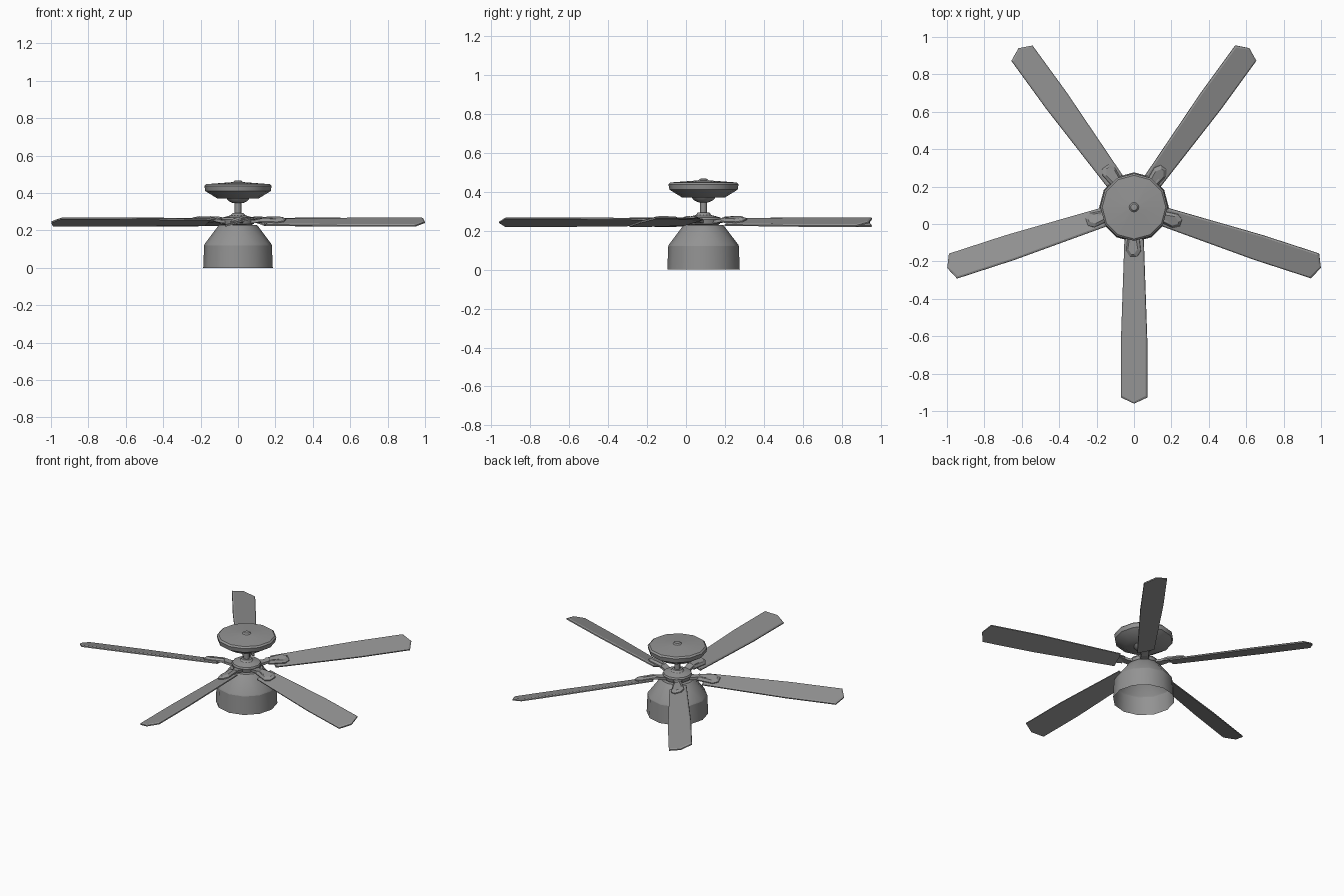
import bpy, bmesh, math
from mathutils import Matrix

if "Cube" in bpy.data.objects:
    bpy.data.objects.remove(bpy.data.objects["Cube"])

CY = 0.09       # fan axis position in y
PITCH = math.radians(16)

grey = bpy.data.materials.new("dark_grey")
grey.diffuse_color = (0.29, 0.29, 0.29, 1)
grey.use_nodes = True
grey.node_tree.nodes["Principled BSDF"].inputs["Base Color"].default_value = grey.diffuse_color


def finish(name, bm, matrix=Matrix(), smooth=None):
    bmesh.ops.recalc_face_normals(bm, faces=bm.faces[:])
    me = bpy.data.meshes.new(name)
    bm.to_mesh(me)
    bm.free()
    me.materials.append(grey)
    ob = bpy.data.objects.new(name, me)
    ob.matrix_world = matrix
    bpy.context.collection.objects.link(ob)
    if smooth:
        bpy.ops.object.select_all(action='DESELECT')
        bpy.context.view_layer.objects.active = ob
        ob.select_set(True)
        bpy.ops.object.shade_smooth_by_angle(angle=math.radians(smooth))
    return ob


def lathe(name, profile, sides=12, smooth=35):
    """Revolve (radius, z) points about the fan axis; radius 0 closes an end."""
    bm = bmesh.new()
    vs = [bm.verts.new((r, 0, z)) for r, z in profile]
    edges = [bm.edges.new(p) for p in zip(vs, vs[1:])]
    bmesh.ops.spin(bm, geom=vs + edges, cent=(0, 0, 0), axis=(0, 0, 1),
                   angle=2 * math.pi, steps=sides)
    bmesh.ops.remove_doubles(bm, verts=bm.verts[:], dist=0.0005)
    return finish(name, bm, Matrix.Translation((0, CY, 0)), smooth)


def loft(name, rings, matrix):
    """Join outlines with equal point counts and cap both ends."""
    bm = bmesh.new()
    loops = [[bm.verts.new(p) for p in ring] for ring in rings]
    for a, b in zip(loops, loops[1:]):
        n = len(a)
        for i in range(n):
            bm.faces.new((a[i], a[(i + 1) % n], b[(i + 1) % n], b[i]))
    bm.faces.new(loops[0])
    bm.faces.new(loops[-1])
    return finish(name, bm, matrix)


def mirrored(half):
    return half + [(x, -y) for x, y in reversed(half) if y > 0]


def inset_ring(outline, z, d, mid):
    """Outline at height z, pulled inwards by about d."""
    return [(x - math.copysign(d, x - mid), y - (math.copysign(d, y) if y else 0), z)
            for x, y in outline]


# Ceiling canopy and its lower cup
lathe("canopy", [(0, 0.468), (0.018, 0.466), (0.026, 0.458), (0.17, 0.447), (0.18, 0.438),
                 (0.175, 0.41), (0.165, 0.404), (0.11, 0.37), (0, 0.37)])
lathe("canopy_cup", [(0.062, 0.372), (0.05, 0.356), (0.025, 0.345), (0, 0.345)])

# Down rod and rotating hub
lathe("down_rod", [(0, 0.36), (0.018, 0.36), (0.018, 0.28), (0, 0.28)], 8, 50)
lathe("hub", [(0, 0.292), (0.03, 0.292), (0.04, 0.28), (0.085, 0.268),
              (0.09, 0.258), (0.085, 0.235), (0.06, 0.222), (0, 0.222)])

# Motor housing, open underneath
lathe("motor_housing", [(0, 0.229), (0.1, 0.229), (0.107, 0.222), (0.178, 0.128), (0.181, 0.12)])
lathe("lower_shade", [(0.181, 0.12), (0.186, 0.0)])

# Five pitched blades with their brackets
blade_outline = mirrored([(1.05, 0), (1.018, 0.072), (0.7, 0.072), (0.17, 0.053)])
plate_outline = mirrored([(0.265, 0.02), (0.235, 0.04), (0.13, 0.028)])
for k in range(5):
    turn = (Matrix.Translation((0, CY, 0.245))
            @ Matrix.Rotation(math.radians(-90 + 72 * k), 4, 'Z'))
    tilted = turn @ Matrix.Rotation(PITCH, 4, 'X')
    loft(f"blade_{k + 1}", [[(x, y, -0.006) for x, y in blade_outline],
                            [(x, y, 0.001) for x, y in blade_outline],
                            inset_ring(blade_outline, 0.006, 0.008, 0.6)], tilted)
    loft(f"bracket_plate_{k + 1}", [[(x, y, 0.004) for x, y in plate_outline],
                                    [(x, y, 0.012) for x, y in plate_outline],
                                    inset_ring(plate_outline, 0.024, 0.013, 0.19)], tilted)
    # Arm from hub to plate
    loft(f"bracket_arm_{k + 1}", [[(x, -w, z - 0.008), (x, w, z - 0.008),
                                   (x, w, z + 0.008), (x, -w, z + 0.008)]
                                  for x, w, z in ((0.06, 0.03, 0.0), (0.11, 0.022, 0.004),
                                                  (0.15, 0.022, 0.014), (0.2, 0.022, 0.012))], turn)
